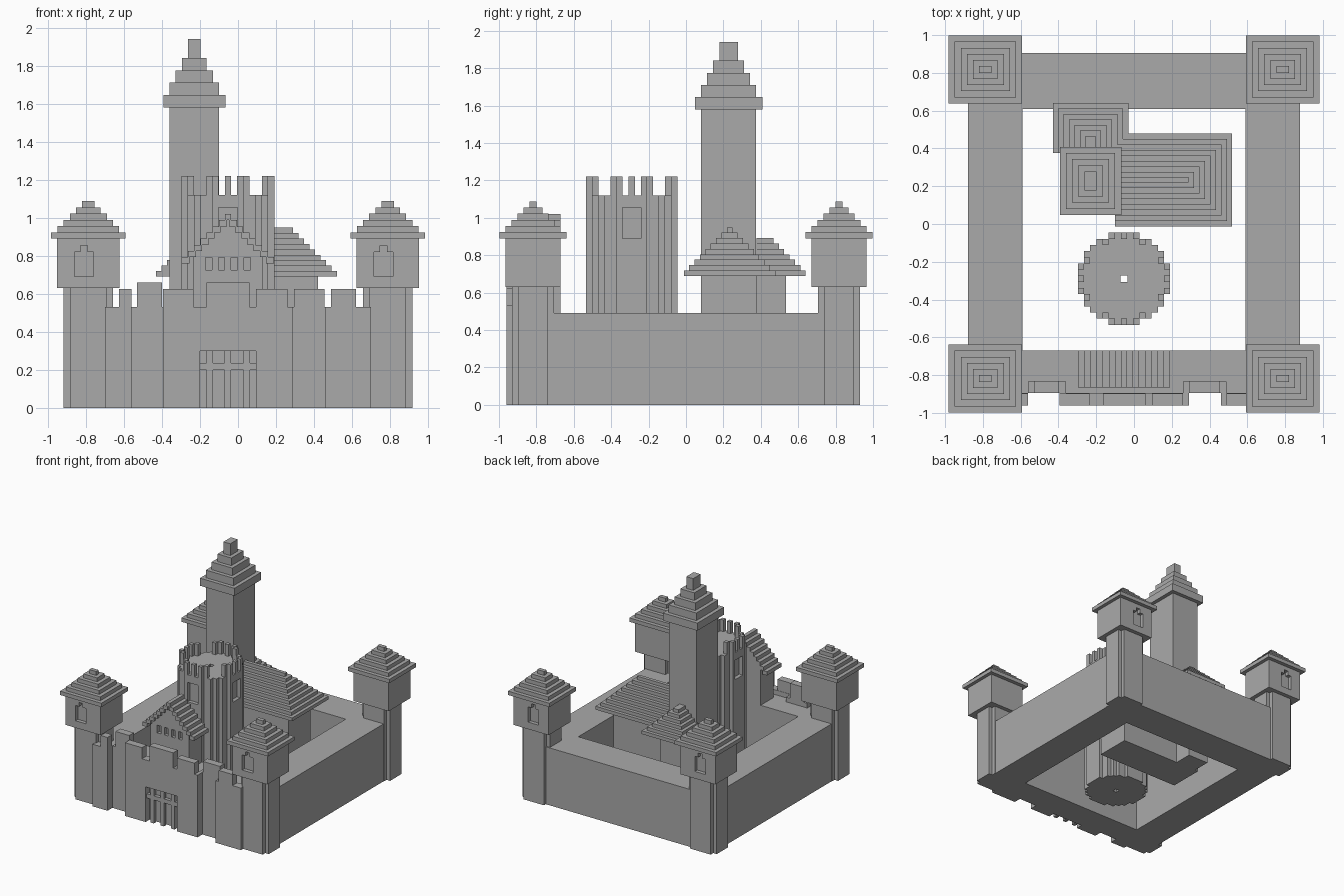
import bpy, bmesh
from mathutils import Vector

cube = bpy.data.objects.get("Cube")
if cube:
    bpy.data.objects.remove(cube, do_unlink=True)

stone = bpy.data.materials.new("grey_stone")
stone.use_nodes = True
GREY = (0.4, 0.4, 0.4, 1)
stone.diffuse_color = GREY
stone.node_tree.nodes["Principled BSDF"].inputs["Base Color"].default_value = GREY

U = 0.0325  # one block


def finish(name, bm):
    mesh = bpy.data.meshes.new(name)
    bmesh.ops.recalc_face_normals(bm, faces=bm.faces)
    bm.to_mesh(mesh)
    bm.free()
    mesh.materials.append(stone)
    obj = bpy.data.objects.new(name, mesh)
    bpy.context.collection.objects.link(obj)
    return obj


def boxes(name, items):
    """One object from boxes given as (x0, x1, y0, y1, z0, z1)."""
    bm = bmesh.new()
    for x0, x1, y0, y1, z0, z1 in items:
        verts = bmesh.ops.create_cube(bm, size=1)["verts"]
        bmesh.ops.scale(bm, vec=(x1 - x0, y1 - y0, z1 - z0), verts=verts)
        mid = Vector((x0 + x1, y0 + y1, z0 + z1)) / 2
        bmesh.ops.translate(bm, vec=mid, verts=verts)
    return finish(name, bm)


def cut(obj, items):
    """Carve boxes out of an object."""
    for item in items:
        cutter = boxes("cutter", [item])
        cutter.hide_render = True
        mod = obj.modifiers.new("cut", "BOOLEAN")
        mod.operation = "DIFFERENCE"
        mod.solver = "EXACT"
        mod.object = cutter
        deps = bpy.context.evaluated_depsgraph_get()
        mesh = bpy.data.meshes.new_from_object(obj.evaluated_get(deps))
        obj.modifiers.clear()
        obj.data = mesh
        bpy.data.objects.remove(cutter, do_unlink=True)


def stepped(cx, cy, hx, hy, z, count, step, rise):
    """Layers of a stepped pyramid."""
    return [(cx - hx + i * step, cx + hx - i * step,
             cy - hy + i * step, cy + hy - i * step,
             z + i * rise, z + (i + 1) * rise) for i in range(count)]


# Curtain walls
boxes("curtain_walls", [
    (-0.88, -0.59, -0.8, 0.8, 0, 0.49),
    (0.59, 0.88, -0.8, 0.8, 0, 0.49),
    (-0.8, 0.8, 0.61, 0.905, 0, 0.49),
    (-0.8, 0.8, -0.895, -0.67, 0, 0.49),
])

# Front wall facing with recessed bays
F, M, B = -0.96, -0.895, -0.835
boxes("front_parapet", [
    (-0.7, -0.56, F, M, 0, 0.53),
    (0.46, 0.7, F, M, 0, 0.53),
    (-0.56, -0.36, M, B, 0, 0.53),
    (0.26, 0.49, M, B, 0, 0.53),
])
gate_wall = boxes("gate_wall", [(-0.395, 0.29, F, M, 0, 0.53)])
cut(gate_wall, [(-0.2, 0.095, F - 0.1, M - 0.01, -0.1, 0.3)])

# Merlons
boxes("merlons", [
    (x0, x1, y, y + 0.0625, 0.53, top) for x0, x1, y, top in [
        (-0.625, -0.56, F, 0.625), (-0.53, -0.4, M, 0.66),
        (-0.395, -0.235, F, 0.625), (-0.165, 0.06, F, 0.66),
        (0.095, 0.26, F, 0.625), (0.295, 0.455, M, 0.625),
        (0.49, 0.62, F, 0.625)]])

# Portcullis
bars = [(x, x + U, -0.945, -0.915, 0, 0.3) for x in (-0.165, -0.07, 0.03)]
bars.append((-0.2, 0.095, -0.945, -0.915, 0.2, 0.235))
boxes("portcullis", bars)

# Gatehouse with stepped gable roof
cx = -0.053
gatehouse = boxes("gatehouse", [(cx - 0.183, cx + 0.183, -0.845, -0.67, 0.4, 0.8)])
windows = [(cx + s * 0.0675 - 0.017, cx + s * 0.0675 + 0.017, -0.9, -0.81, 0.725, 0.79)
           for s in (-1.5, -0.5, 0.5, 1.5)]
cut(gatehouse, windows)
boxes("gatehouse_gable", [
    (cx - 0.243 + (i + 1) * U, cx + 0.243 - (i + 1) * U, -0.845, -0.67,
     0.76 + i * U, 0.76 + (i + 1) * U) for i in range(1, 7)])
roof = []
for i in range(8):
    z = 0.76 + i * U
    if i == 7:
        roof.append((cx - 0.016, cx + 0.016, -0.865, -0.67, z, z + U))
    else:
        for s in (-1, 1):
            a, b = cx + s * (0.243 - i * U), cx + s * (0.243 - (i + 1.3) * U)
            roof.append((min(a, b), max(a, b), -0.865, -0.67, z, z + U))
boxes("gatehouse_roof", roof)

# Corner towers
for sx, side in ((-1, "right"), (1, "left")):
    for sy, end in ((-1, "front"), (1, "back")):
        name = end + "_" + side + "_tower"
        tx, ty = sx * 0.787, sy * 0.818
        boxes(name + "_base", [
            (tx - 0.13, tx + 0.13, ty - 0.077, ty + 0.077, 0, 0.64),
            (tx - 0.097, tx + 0.097, ty - 0.112, ty + 0.112, 0, 0.64)])
        room = boxes(name + "_room",
                     [(tx - 0.165, tx + 0.165, ty - 0.147, ty + 0.147, 0.63, 0.89)])
        wx, wy = tx - 0.022, ty + sy * 0.147
        cut(room, [(wx - w, wx + w, wy - U, wy + U, 0.69, top)
                   for w, top in ((0.05, 0.82), (0.018, 0.855))])
        boxes(name + "_roof", stepped(tx, ty, 0.195, 0.18, 0.89, 6, U, 0.033))

# Round tower made from blocks
R = 7
rx, ry = -0.053, -0.29


def inside(i, j):
    return i * i + j * j < (R + 0.5) ** 2 - 2


def reach(j):
    return max(i for i in range(R + 1) if inside(i, j)) + 0.5


outline = []
for j in range(-R, R + 1):
    outline += [(reach(j), j - 0.5), (reach(j), j + 0.5)]
outline += [(-x, y) for x, y in reversed(outline)]
clean = [p for k, p in enumerate(outline) if p != outline[k - 1]]
bm = bmesh.new()
face = bm.faces.new([bm.verts.new((rx + x * U, ry + y * U, 0)) for x, y in clean])
ext = bmesh.ops.extrude_face_region(bm, geom=[face])["geom"]
bmesh.ops.translate(bm, vec=(0, 0, 1.12),
                    verts=[v for v in ext if isinstance(v, bmesh.types.BMVert)])
round_tower = finish("round_tower", bm)
slots = [(rx - 0.018, rx + 0.018, ry - 0.018, ry + 0.018, -0.1, 1.3)]
edge = (R + 0.5) * U
for s in (-1, 1):
    slots.append((rx - 0.05, rx + 0.05, ry + s * edge - U, ry + s * edge + U, 0.89, 1.055))
    slots.append((rx + s * edge - U, rx + s * edge + U, ry - 0.05, ry + 0.05, 0.89, 1.055))
cut(round_tower, slots)

# Battlements on the rim
rim = []
for i in range(-R, R + 1):
    for j in range(-R, R + 1):
        near = [(i + 1, j), (i - 1, j), (i, j + 1), (i, j - 1)]
        if inside(i, j) and (i + j) % 2 and not all(inside(*n) for n in near):
            x, y = rx + i * U, ry + j * U
            rim.append((x - U / 2, x + U / 2, y - U / 2, y + U / 2, 1.12, 1.22))
boxes("round_tower_battlements", rim)

# Great hall and rear wing
boxes("hall", [(-0.36, 0.42, 0.08, 0.38, 0, 0.7),
               (-0.33, -0.135, 0.3, 0.535, 0, 0.7)])
S = 0.0288
boxes("hall_roof", [
    (-0.1, 0.52 - i * S, 0.233 - 0.245 + i * S, 0.233 + 0.245 - i * S,
     0.69 + i * S, 0.69 + (i + 1) * S) for i in range(9)])
boxes("wing_roof", [
    (-0.43 + i * S, -0.03 - i * S, 0.376, 0.64 - i * S,
     0.69 + i * S, 0.69 + (i + 1) * S) for i in range(7)])

# Tall tower with spire
kx, ky = -0.23, 0.228
boxes("tall_tower", [(kx - 0.13, kx + 0.13, ky - 0.147, ky + 0.147, 0, 1.59)])
spire = stepped(kx, ky, 0.163, 0.18, 1.58, 4, U, 0.065)
spire.append((kx - U, kx + U, ky - 0.05, ky + 0.05, 1.84, 1.94))
boxes("tall_tower_spire", spire)
